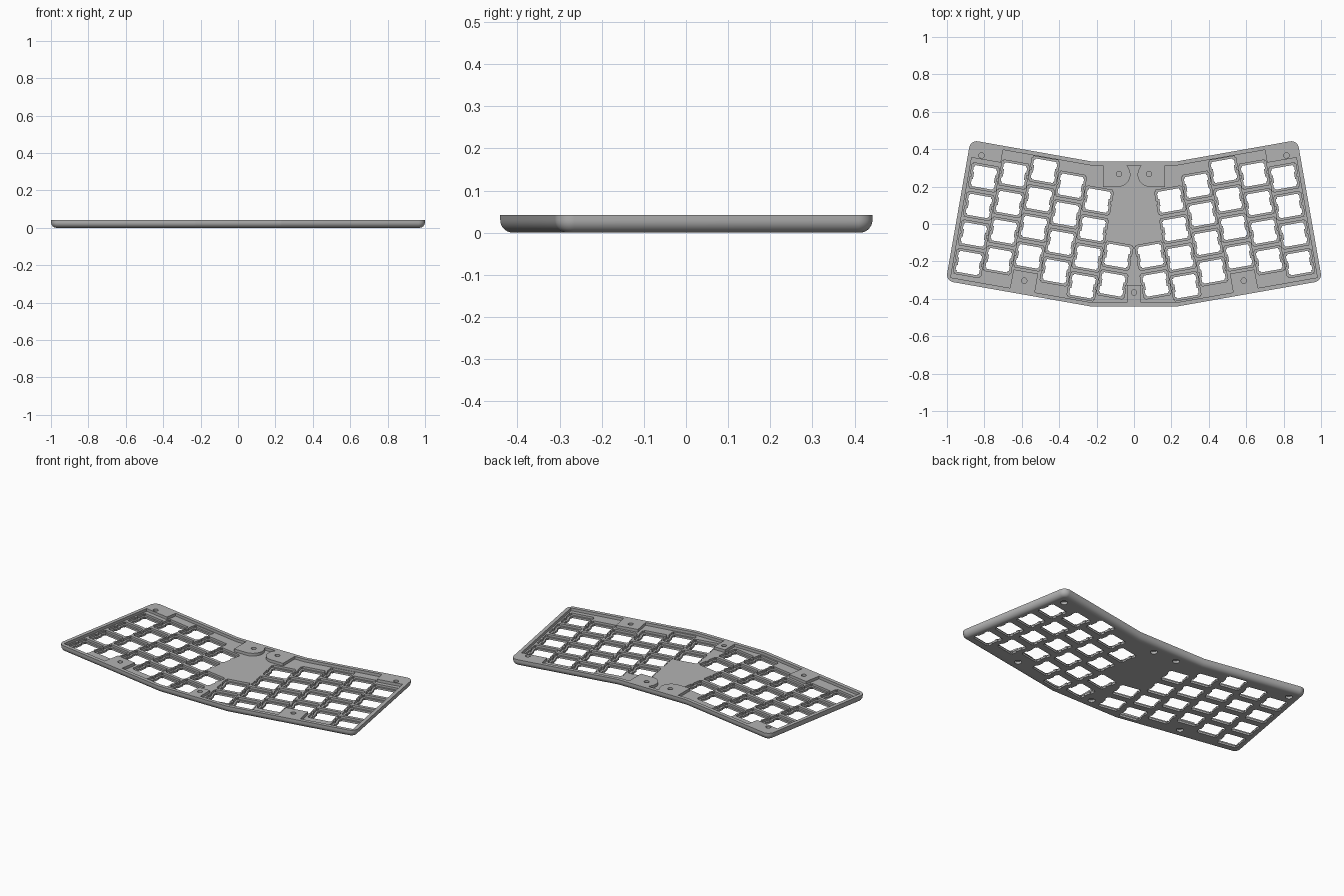
import bpy, bmesh, math
from mathutils import Vector

cube = bpy.data.objects.get("Cube")
if cube:
    bpy.data.objects.remove(cube, do_unlink=True)

HEIGHT, FLOOR, LEDGE = 0.042, 0.025, 0.012
FILLET, CORNER = 0.03, 0.04
PITCH = 0.155
TILT = math.radians(10)
U = Vector((math.cos(TILT), -math.sin(TILT)))   # along a key row, left half
V = Vector((math.sin(TILT), math.cos(TILT)))    # up a key column, left half

grey = bpy.data.materials.new("plain_grey")
grey.use_nodes = True
grey.diffuse_color = (0.45, 0.45, 0.45, 1)
grey.node_tree.nodes["Principled BSDF"].inputs["Base Color"].default_value = (0.45, 0.45, 0.45, 1)


def make_object(name, bm):
    bmesh.ops.recalc_face_normals(bm, faces=bm.faces)
    mesh = bpy.data.meshes.new(name)
    bm.to_mesh(mesh)
    bm.free()
    mesh.materials.append(grey)
    obj = bpy.data.objects.new(name, mesh)
    bpy.context.collection.objects.link(obj)
    return obj


def loft(bm, rings):
    """Close a stack of equal-length (points, z) rings into a solid."""
    loops = [[bm.verts.new((p[0], p[1], z)) for p in pts] for pts, z in rings]
    bm.faces.new(loops[0])
    bm.faces.new(loops[-1])
    n = len(loops[0])
    for a, b in zip(loops, loops[1:]):
        for i in range(n):
            j = (i + 1) % n
            bm.faces.new((a[i], a[j], b[j], b[i]))


def prisms(name, outlines, z0, z1):
    bm = bmesh.new()
    for pts in outlines:
        loft(bm, [(pts, z0), (pts, z1)])
    return make_object(name, bm)


def arc(center, r, a0, a1, steps):
    return [Vector((center[0] + r * math.cos(a0 + (a1 - a0) * i / steps),
                    center[1] + r * math.sin(a0 + (a1 - a0) * i / steps)))
            for i in range(steps + 1)]


def mirrored(half):
    """Join a left half outline with its mirror image."""
    half = [Vector(p) for p in half]
    return half + [Vector((-p.x, p.y)) for p in reversed(half)]


def inset_ring(corners, d):
    """Counter-clockwise outline moved inwards by d, outer corners rounded."""
    ring = []
    for i, p in enumerate(corners):
        e0 = (p - corners[i - 1]).normalized()
        e1 = (corners[(i + 1) % len(corners)] - p).normalized()
        n0, n1 = Vector((-e0.y, e0.x)), Vector((-e1.y, e1.x))
        miter = (n0 + n1) / (1 + n0.dot(n1))
        turn = e0.x * e1.y - e0.y * e1.x
        if turn < 0:
            ring.append(p + miter * d)
        else:
            start = math.atan2(-n0.y, -n0.x)
            steps = 10 if turn > 0.5 else 2
            ring += arc(p + miter * CORNER, CORNER - d, start, start + math.asin(min(turn, 1)), steps)
    return ring


# Case body with a rounded lower edge
corners = mirrored([(-0.23, 0.335), (-0.874, 0.449), (-1.006, -0.304), (-0.23, -0.441)])
bm = bmesh.new()
rings = []
for i in range(9):
    a = math.pi / 2 * i / 8
    rings.append((inset_ring(corners, FILLET * (1 - math.sin(a))), FILLET * (1 - math.cos(a))))
rings.append((inset_ring(corners, 0), HEIGHT))
loft(bm, rings)
case = make_object("keyboard_case", bm)

# Recess outline, stepping around the screw pads
recess = [(-0.037, 0.313), (-0.022, 0.285)]
recess += arc((-0.085, 0.265), 0.066, 0, -math.pi / 2, 12)
recess += [(-0.166, 0.199), (-0.166, 0.313), (-0.23, 0.313), (-0.70, 0.396),
           (-0.712, 0.328), (-0.868, 0.355), (-0.980, -0.286), (-0.663, -0.342),
           (-0.644, -0.243), (-0.513, -0.266), (-0.530, -0.366), (-0.23, -0.419),
           (-0.037, -0.419), (-0.037, -0.325)]


def switch_outline(center, side, grow):
    """Square switch opening with two clip notches on each side."""
    h, tab, lo, hi = 0.057 + grow, 0.0635 + grow, 0.020 - grow, 0.049 + grow
    right = [(h, -h), (h, -hi), (tab, -hi), (tab, -lo), (h, -lo),
             (h, lo), (tab, lo), (tab, hi), (h, hi), (h, h)]
    pts = right + [(-x, -y) for x, y in right]
    pts = [center + U * x + V * y for x, y in pts]
    return [Vector((side * p.x, p.y)) for p in pts]


# Staggered key columns on both halves
keys = []
first = Vector((-0.802, 0.249))
for col, stagger in enumerate((0, 0.043, 0.091, 0.037, -0.016, 0.021)):
    for row in range(2 if col == 5 else 0, 4):
        center = first + U * PITCH * col + V * (stagger - PITCH * row)
        keys += [(center, 1), (center, -1)]

# Screw positions
screws = [(0, -0.367)]
for x, y in ((-0.08, 0.267), (-0.815, 0.367), (-0.587, -0.303)):
    screws += [(x, y), (-x, y)]


def discs(r):
    return [arc(s, r, 0, math.tau * 23 / 24, 23) for s in screws]


# Cut recess, switch pockets, through holes and screw holes
cutters = [
    prisms("recess_cutter", [mirrored(recess)], FLOOR, 0.06),
    prisms("pocket_cutter", [switch_outline(c, s, 0.011) for c, s in keys], LEDGE, 0.07),
    prisms("switch_cutter", [switch_outline(c, s, 0) for c, s in keys], -0.02, 0.08),
    prisms("screw_cutter", discs(0.0145), 0.028, 0.09),
    prisms("counterbore_cutter", discs(0.02), -0.03, 0.015),
]
bpy.context.view_layer.objects.active = case
for cutter in cutters:
    cutter.hide_render = True
    mod = case.modifiers.new(cutter.name, "BOOLEAN")
    mod.operation = "DIFFERENCE"
    mod.solver = "EXACT"
    mod.object = cutter
    bpy.ops.object.modifier_apply(modifier=mod.name)
    bpy.data.objects.remove(cutter, do_unlink=True)

bpy.ops.object.select_all(action="DESELECT")
case.select_set(True)
bpy.ops.object.shade_smooth_by_angle(angle=math.radians(30))
